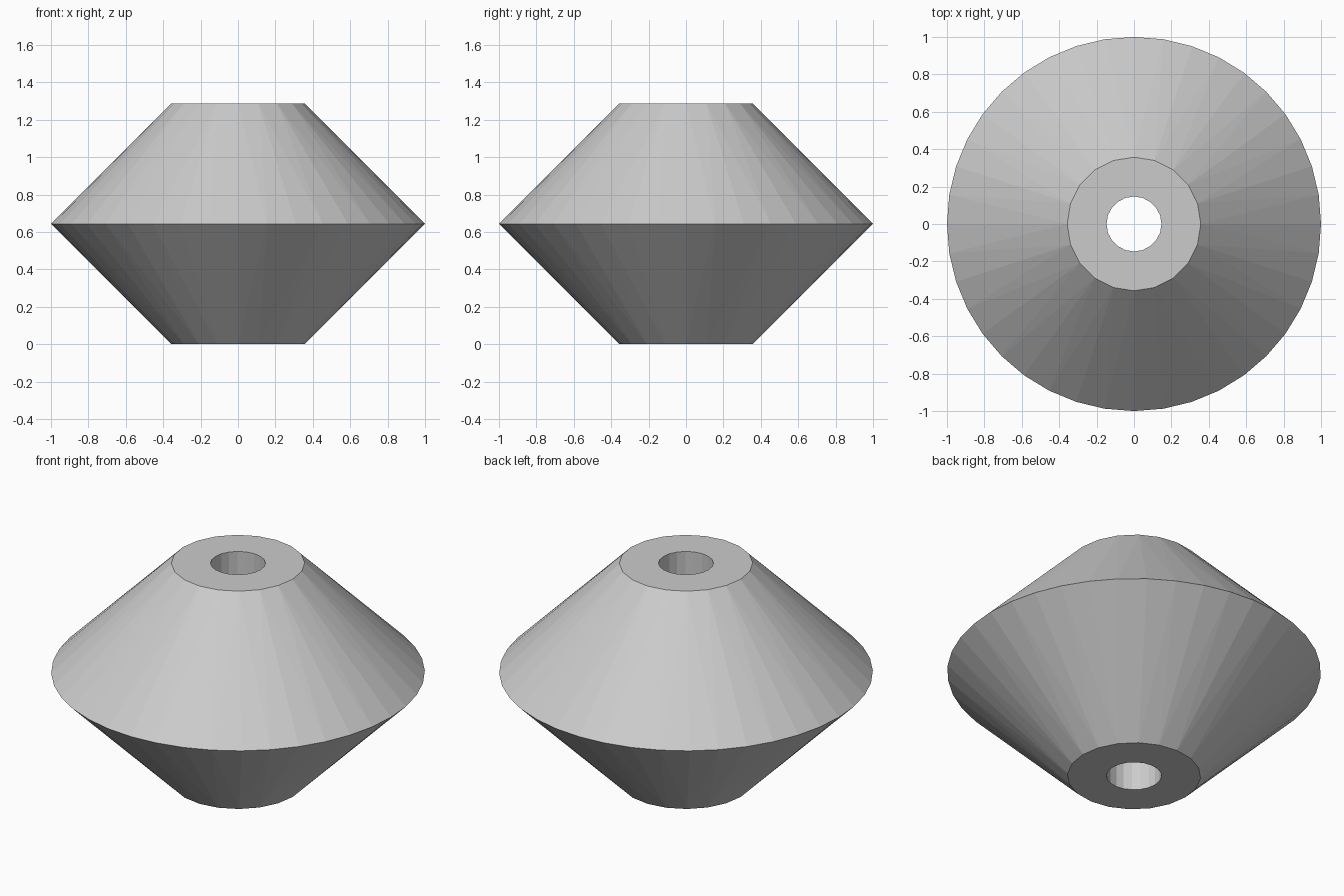
import bpy
import bmesh
from math import cos, sin, pi

cube = bpy.data.objects.get("Cube")
if cube:
    bpy.data.objects.remove(cube)

RIM_R, END_R, BORE_R = 1.0, 0.357, 0.147
MID_Z = RIM_R - END_R          # both cones slope at 45 degrees
TOP_Z = 2 * MID_Z
N = 20                         # sides of the ends and bore; the rim has twice as many

grey = bpy.data.materials.new("light grey")
grey.use_nodes = True
grey.diffuse_color = (0.6, 0.6, 0.6, 1)
grey.node_tree.nodes["Principled BSDF"].inputs["Base Color"].default_value = (0.6, 0.6, 0.6, 1)

bm = bmesh.new()


def ring(radius, z, sides):
    return [bm.verts.new((radius * cos(2 * pi * i / sides), radius * sin(2 * pi * i / sides), z))
            for i in range(sides)]


def bridge(a, b):
    for i in range(N):
        j = (i + 1) % N
        bm.faces.new((a[i], a[j], b[j], b[i]))


def cone(end, rim):
    # Fan from the coarse end ring to the finer rim
    for i in range(N):
        mid = rim[2 * i + 1]
        bm.faces.new((end[i], rim[2 * i - 1], rim[2 * i]))
        bm.faces.new((end[i], rim[2 * i], mid))
        bm.faces.new((end[i], mid, end[(i + 1) % N]))


# Double cone with flat ends
rim = ring(RIM_R, MID_Z, 2 * N)
bores = []
for z in (0, TOP_Z):
    end, bore = ring(END_R, z, N), ring(BORE_R, z, N)
    cone(end, rim)
    bridge(end, bore)
    bores.append(bore)

# Through bore
bridge(*bores)
bmesh.ops.recalc_face_normals(bm, faces=bm.faces)

mesh = bpy.data.meshes.new("double_cone_spacer")
bm.to_mesh(mesh)
bm.free()
mesh.materials.append(grey)
spacer = bpy.data.objects.new("double_cone_spacer", mesh)
bpy.context.collection.objects.link(spacer)
